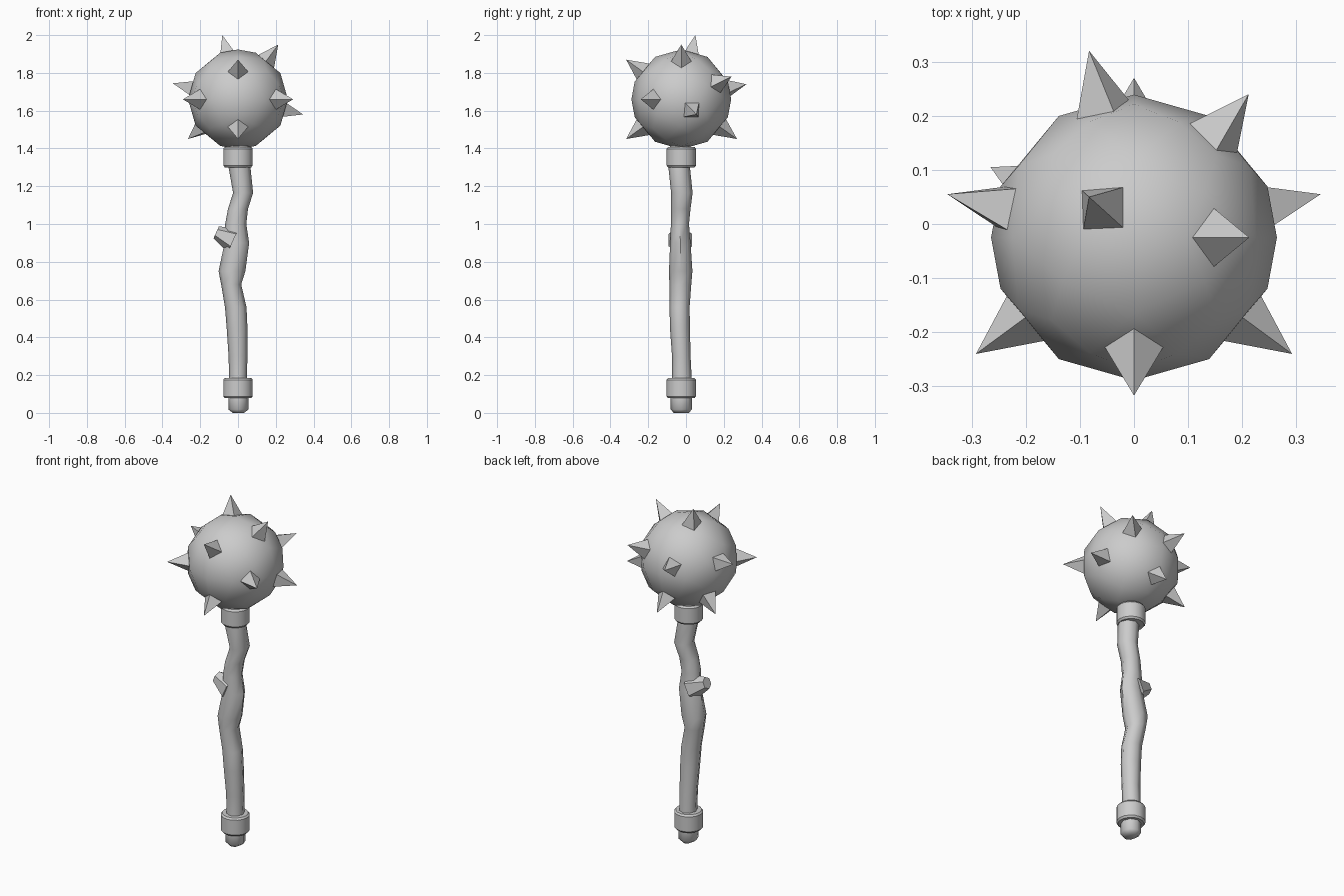
import bpy, bmesh
from math import radians, cos, sin, pi, sqrt
from mathutils import Vector, Matrix

if "Cube" in bpy.data.objects:
    bpy.data.objects.remove(bpy.data.objects["Cube"])

CENTRE = Vector((0, -0.025, 1.66))


def make_object(name, bm, smooth_angle=None):
    bmesh.ops.recalc_face_normals(bm, faces=bm.faces[:])
    me = bpy.data.meshes.new(name)
    bm.to_mesh(me)
    bm.free()
    ob = bpy.data.objects.new(name, me)
    bpy.context.collection.objects.link(ob)
    bpy.ops.object.select_all(action='DESELECT')
    ob.select_set(True)
    bpy.context.view_layer.objects.active = ob
    if smooth_angle:
        bpy.ops.object.shade_smooth_by_angle(angle=radians(smooth_angle))
    return ob


def loft(name, sections, sides, smooth_angle):
    """Skin of round sections (x, y, z, rx, ry) with capped ends."""
    bm = bmesh.new()
    rings = []
    for x, y, z, rx, ry in sections:
        rings.append([bm.verts.new((x + rx * cos(2 * pi * i / sides),
                                    y + ry * sin(2 * pi * i / sides), z))
                      for i in range(sides)])
    for a, b in zip(rings, rings[1:]):
        for i in range(sides):
            j = (i + 1) % sides
            bm.faces.new((a[i], a[j], b[j], b[i]))
    bm.faces.new(rings[0][::-1])
    bm.faces.new(rings[-1])
    return make_object(name, bm, smooth_angle)


# Ball: icosahedron with an edge on each axis, split into quads, pushed to a sphere
bm = bmesh.new()
bmesh.ops.create_icosphere(bm, subdivisions=1, radius=1)
bmesh.ops.rotate(bm, verts=bm.verts[:], matrix=Matrix.Rotation(radians(58.28), 3, 'Y'))
ball = make_object("ball_head", bm)
mod = ball.modifiers.new("quads", 'SUBSURF')
mod.subdivision_type = 'SIMPLE'
mod.levels = 1
bpy.ops.object.modifier_apply(modifier=mod.name)
for v in ball.data.vertices:
    v.co = v.co.normalized() * 0.264
ball.location = CENTRE
bpy.ops.object.shade_smooth()

# Spikes: tip position relative to the ball centre, plus roll in degrees
spikes = [
    ((0.292, -0.215, 0), 0), ((-0.292, -0.215, 0), 0),
    ((0, -0.292, 0.21), 0), ((0, -0.292, -0.21), 0),
    ((-0.083, 0.075, 0.34), 0), ((0.213, 0, 0.29), 0),
    ((-0.345, 0.08, 0.085), 45), ((0.345, 0.08, -0.08), 45),
    ((-0.083, 0.345, 0.08), 20), ((0.212, 0.265, 0.12), 20),
    ((-0.265, 0.13, -0.21), 45), ((0, 0.295, -0.21), 0),
]
for n, (tip, roll) in enumerate(spikes):
    tip = Vector(tip)
    base = 0.235
    height = tip.length - base
    bm = bmesh.new()
    bmesh.ops.create_cone(bm, cap_ends=True, segments=4, radius1=0.061, radius2=0, depth=height)
    bmesh.ops.remove_doubles(bm, verts=bm.verts[:], dist=1e-5)
    place = (Matrix.Translation(CENTRE + tip.normalized() * (base + height / 2))
             @ tip.to_track_quat('Z', 'Y').to_matrix().to_4x4()
             @ Matrix.Rotation(radians(roll), 4, 'Z'))
    bmesh.ops.transform(bm, verts=bm.verts[:], matrix=place)
    make_object(f"spike_{n + 1}", bm)

# Crooked wooden shaft
loft("shaft", [
    (0.002, -0.025, 0.000, 0.030, 0.040),
    (0.002, -0.025, 0.018, 0.053, 0.056),
    (0.002, -0.025, 0.080, 0.053, 0.056),
    (0.000, -0.022, 0.190, 0.047, 0.052),
    (0.000, -0.025, 0.300, 0.050, 0.049),
    (-0.005, -0.032, 0.450, 0.055, 0.053),
    (-0.012, -0.034, 0.560, 0.057, 0.053),
    (-0.036, -0.030, 0.680, 0.053, 0.058),
    (-0.032, -0.028, 0.750, 0.071, 0.062),
    (-0.006, -0.030, 0.900, 0.065, 0.054),
    (-0.012, -0.032, 1.000, 0.056, 0.048),
    (0.000, -0.028, 1.080, 0.053, 0.052),
    (0.027, -0.022, 1.165, 0.053, 0.057),
    (0.008, -0.036, 1.300, 0.058, 0.057),
    (0.005, -0.030, 1.420, 0.055, 0.055),
], 8, 50)

# Knot on the left of the shaft
bm = bmesh.new()
bmesh.ops.create_cone(bm, cap_ends=True, segments=6, radius1=0.072, radius2=0.034, depth=0.10)
bmesh.ops.transform(bm, verts=bm.verts[:], matrix=Matrix.Translation((-0.07, -0.03, 0.935))
                    @ Vector((-1, 0, 0.45)).to_track_quat('Z', 'Y').to_matrix().to_4x4())
make_object("knot", bm, 50)

# Collars at both ends of the shaft
for name, z0, z1 in (("lower_collar", 0.078, 0.185), ("upper_collar", 1.300, 1.408)):
    loft(name, [(0, -0.025, z, r, r) for z, r in
                ((z0, 0.070), (z0 + 0.010, 0.078), (z1 - 0.010, 0.078), (z1, 0.070))], 16, 35)
